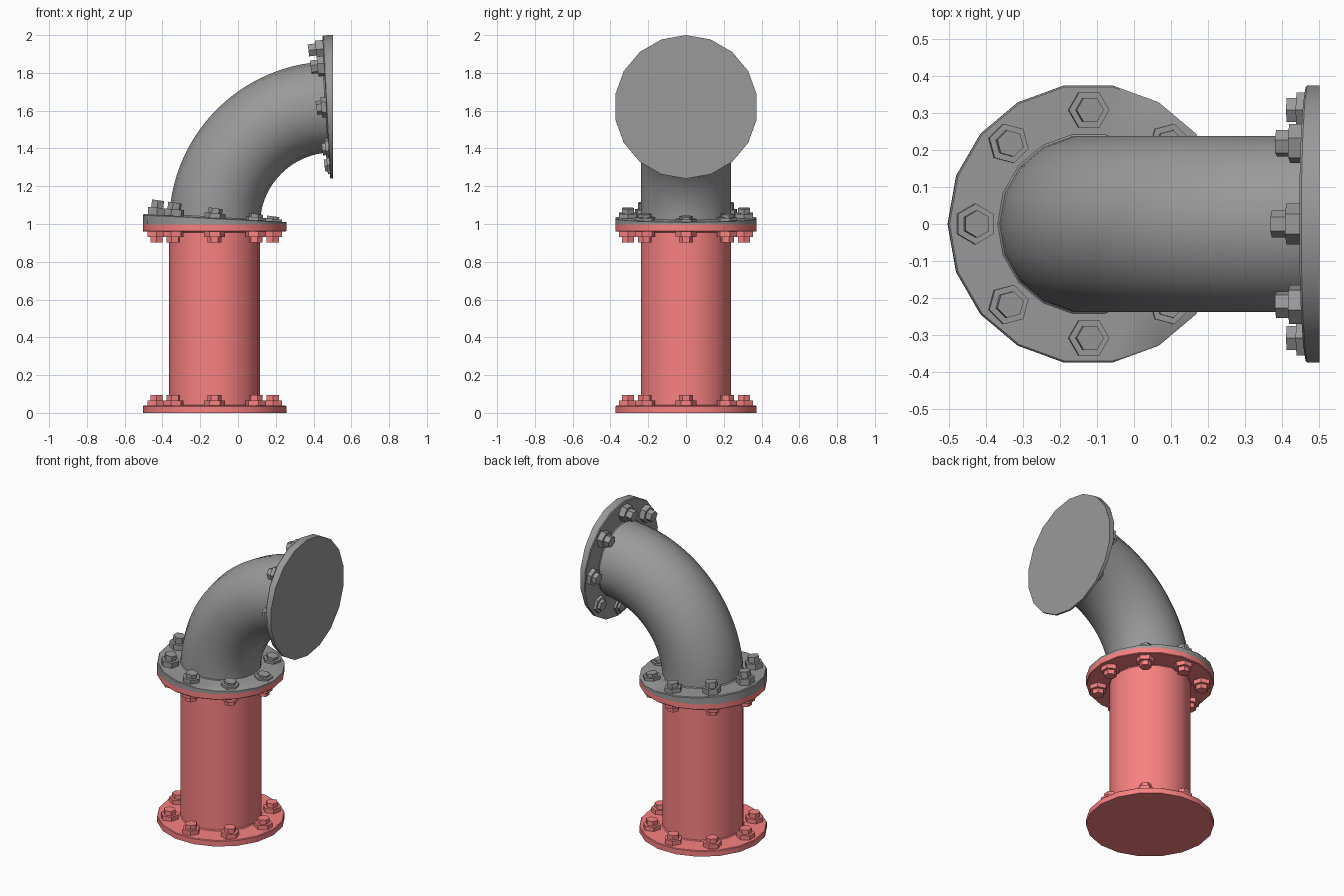
import bpy, bmesh
from math import sin, cos, pi, radians

if "Cube" in bpy.data.objects:
    bpy.data.objects.remove(bpy.data.objects["Cube"])

R_BEND = 0.623     # bend radius of the elbow centreline
END_X = 0.502      # outer face of the elbow
AXIS_X = END_X - R_BEND - 0.003
BASE = 0.997       # top of the straight pipe
SIDES = 18
R_FLANGE, R_PIPE, R_BOLTS = 0.380, 0.241, 0.308


def paint(name, colour):
    m = bpy.data.materials.new(name)
    m.diffuse_color = colour
    m.use_nodes = True
    m.node_tree.nodes["Principled BSDF"].inputs["Base Color"].default_value = m.diffuse_color
    return m


def straight(x, y, z):
    return (AXIS_X + x, y, z * BASE)


def bent(x, y, z):
    # wraps the unit-long straight pipe through a quarter turn
    a, r = z * pi / 2, END_X - AXIS_X - x
    return (END_X - r * cos(a), y, BASE + (r - 0.003) * sin(a))


def lathe(bm, place, profile, sides, cx=0, cy=0, turn=0):
    # capped revolve of (radius, height) points, mapped through place()
    rings = []
    for r, z in profile:
        rings.append([bm.verts.new(place(cx + r * cos(turn + 2 * pi * i / sides),
                                         cy + r * sin(turn + 2 * pi * i / sides), z))
                      for i in range(sides)])
    for a, b in zip(rings, rings[1:]):
        for i in range(sides):
            j = (i + 1) % sides
            bm.faces.new((a[i], a[j], b[j], b[i]))
    bm.faces.new(rings[0])
    bm.faces.new(rings[-1])


def finish(bm, name, mat):
    bmesh.ops.recalc_face_normals(bm, faces=bm.faces)
    me = bpy.data.meshes.new(name)
    bm.to_mesh(me)
    bm.free()
    ob = bpy.data.objects.new(name, me)
    bpy.context.collection.objects.link(ob)
    me.materials.append(mat)
    bpy.ops.object.select_all(action='DESELECT')
    ob.select_set(True)
    bpy.context.view_layer.objects.active = ob
    bpy.ops.object.shade_smooth_by_angle(angle=radians(30))


def flanged_pipe(name, place, segments, mat, s):
    # pipe with a bevelled flange and small weld at each end; s scales end heights
    end = [(R_FLANGE, 0), (R_FLANGE, 0.034 * s), (R_FLANGE - 0.004, 0.038 * s),
           (R_PIPE + 0.005, 0.038 * s), (R_PIPE, 0.043 * s)]
    body = [(R_PIPE, 0.045 + 0.91 * i / segments) for i in range(1, segments)]
    profile = end + body + [(r, 1 - z) for r, z in reversed(end)]
    bm = bmesh.new()
    lathe(bm, place, profile, SIDES)
    finish(bm, name + "_pipe", mat)

    # eight hex nuts with hex bolt ends on each flange
    for label, flip in (("start", False), ("end", True)):
        bm = bmesh.new()
        for k in range(8):
            a = k * pi / 4
            prof = [(0.055, 0.03 * s), (0.055, 0.066 * s),
                    (0.037, 0.066 * s), (0.037, 0.095 * s)]
            if flip:
                prof = [(r, 1 - z) for r, z in prof]
            lathe(bm, place, prof, 6, R_BOLTS * cos(a), R_BOLTS * sin(a), a + pi / 2)
        finish(bm, name + "_" + label + "_bolts", mat)


flanged_pipe("lower", straight, 1, paint("red_paint", (0.94, 0.22, 0.22, 1)), 1.0)
flanged_pipe("elbow", bent, 24, paint("dark_grey", (0.32, 0.32, 0.32, 1)), 0.93)
